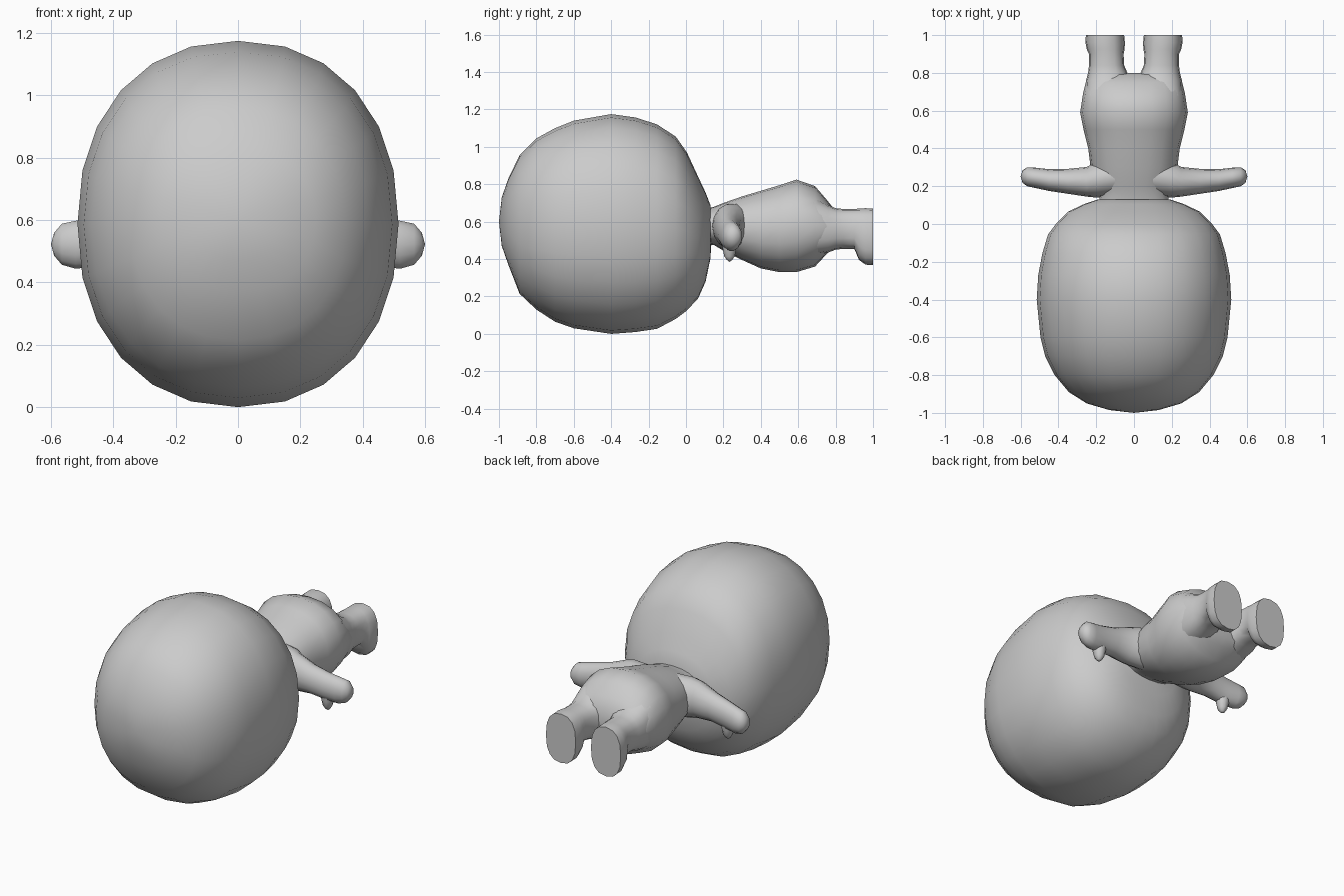
import bpy, bmesh, math
from mathutils import Vector

cube = bpy.data.objects.get("Cube")
if cube:
    bpy.data.objects.remove(cube)

grey = bpy.data.materials.new("plain grey")
grey.use_nodes = True
grey.diffuse_color = (0.6, 0.6, 0.6, 1)
grey.node_tree.nodes["Principled BSDF"].inputs["Base Color"].default_value = grey.diffuse_color


def loft(name, axis, rings, sides, power=2.2, tip=(0, 0), mirror=False, angle=60):
    """Skin rounded rings (position, u_min, u_max, v_min, v_max) along an axis; tips bulge the caps."""
    place = {"x": lambda p, u, v: (p, u, v),
             "y": lambda p, u, v: (u, p, v),
             "z": lambda p, u, v: (u, v, p)}[axis]
    bm = bmesh.new()
    loops = []
    for pos, u0, u1, v0, v1 in rings:
        loop = []
        for i in range(sides):
            a = math.tau * i / sides
            c, s = math.cos(a), math.sin(a)
            u = (u0 + u1) / 2 + (u1 - u0) / 2 * math.copysign(abs(c) ** (2 / power), c)
            v = (v0 + v1) / 2 + (v1 - v0) / 2 * math.copysign(abs(s) ** (2 / power), s)
            loop.append(bm.verts.new(place(pos, u, v)))
        loops.append(loop)
    for a, b in zip(loops, loops[1:]):
        for i in range(sides):
            j = (i + 1) % sides
            bm.faces.new((a[i], a[j], b[j], b[i]))
    for loop, bulge in ((loops[0], tip[0]), (loops[-1], tip[1])):
        if bulge:
            centre = sum((v.co for v in loop), Vector()) / sides
            apex = bm.verts.new(centre + Vector(place(bulge, 0, 0)))
            for i in range(sides):
                bm.faces.new((loop[i], loop[(i + 1) % sides], apex))
        else:
            bm.faces.new(loop)
    bmesh.ops.recalc_face_normals(bm, faces=bm.faces)
    mesh = bpy.data.meshes.new(name)
    bm.to_mesh(mesh)
    bm.free()
    mesh.materials.append(grey)
    obj = bpy.data.objects.new(name, mesh)
    bpy.context.collection.objects.link(obj)
    if mirror:
        mod = obj.modifiers.new("Mirror", "MIRROR")
        mod.use_clip = False
        mod.use_mirror_merge = False
    bpy.ops.object.select_all(action="DESELECT")
    obj.select_set(True)
    bpy.context.view_layer.objects.active = obj
    bpy.ops.object.shade_smooth_by_angle(angle=math.radians(angle))
    return obj


def centred(rows):
    """Turn (position, half width, v_min, v_max) into symmetric rings."""
    return [(p, -w, w, lo, hi) for p, w, lo, hi in rows]


# Large rounded head
loft("head", "y", centred([
    (-.985, .13, .47, .73), (-.95, .25, .37, .83), (-.89, .345, .215, .955),
    (-.8, .42, .13, 1.045), (-.7, .47, .065, 1.1), (-.6, .495, .03, 1.14),
    (-.4, .515, .0, 1.175), (-.27, .507, .01, 1.157), (-.155, .485, .027, 1.12),
    (-.055, .455, .08, 1.055), (.005, .41, .125, .97), (.065, .35, .19, .84),
    (.105, .265, .28, .755), (.13, .19, .4, .69)]), 24, tip=(-.015, .01))

# Pear-shaped body with a short neck
loft("body", "y", centred([
    (.1, .19, .48, .67), (.15, .18, .475, .68), (.2, .19, .445, .70),
    (.3, .23, .395, .735), (.4, .242, .35, .765), (.5, .267, .33, .795),
    (.59, .285, .33, .825), (.69, .27, .36, .79), (.75, .255, .425, .72),
    (.79, .235, .46, .67)]), 20, tip=(0, .01))

# Tapered arms with a flared shoulder and rounded hand
loft("arm", "x", [
    (.1, .15, .36, .45, .70), (.2, .14, .33, .455, .695), (.25, .145, .302, .46, .68),
    (.35, .16, .292, .465, .64), (.45, .175, .29, .45, .615), (.52, .19, .298, .442, .6),
    (.565, .2, .3, .455, .59), (.59, .218, .285, .485, .56)],
    14, power=2, tip=(0, .01), mirror=True)

# Thumbs
loft("thumb", "z", [
    (.395, .435, .465, .218, .248), (.415, .422, .476, .203, .262),
    (.45, .415, .485, .195, .27), (.51, .4, .5, .19, .275)],
    10, power=2, tip=(-.01, 0), mirror=True)

# Legs ending in flat-soled feet with toes turned down
loft("leg", "y", [
    (.68, .02, .26, .42, .74), (.76, .02, .254, .435, .69), (.8, .035, .243, .45, .672),
    (.84, .052, .238, .455, .668), (.9, .055, .238, .455, .668), (.925, .05, .25, .395, .67),
    (.96, .048, .257, .37, .672), (1, .052, .255, .368, .67)],
    16, power=2.5, mirror=True)
